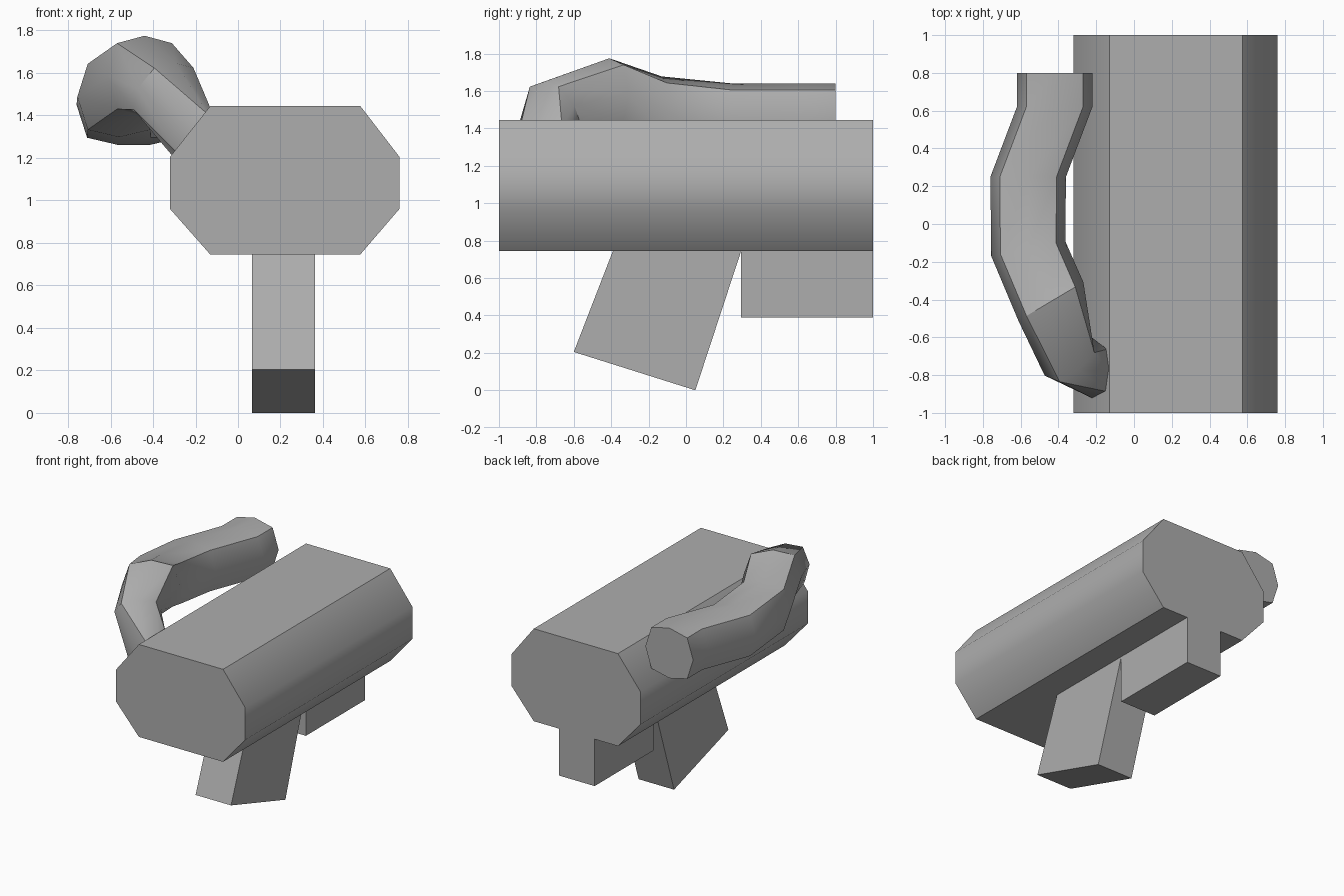
import bpy
import bmesh
from math import radians
from mathutils import Vector

cube = bpy.data.objects.get("Cube")
if cube:
    bpy.data.objects.remove(cube)

grey = bpy.data.materials.new("plain grey")
grey.use_nodes = True
COLOUR = (0.42, 0.42, 0.42, 1)
grey.diffuse_color = COLOUR
grey.node_tree.nodes["Principled BSDF"].inputs["Base Color"].default_value = COLOUR


def loft(name, rings, smooth=True):
    """Skin a list of equal-length rings and cap both ends."""
    bm = bmesh.new()
    loops = [[bm.verts.new(p) for p in ring] for ring in rings]
    n = len(loops[0])
    for a, b in zip(loops, loops[1:]):
        for i in range(n):
            j = (i + 1) % n
            bm.faces.new((a[i], a[j], b[j], b[i]))
    bm.faces.new(loops[0])
    bm.faces.new(loops[-1])
    bmesh.ops.recalc_face_normals(bm, faces=bm.faces)
    mesh = bpy.data.meshes.new(name)
    bm.to_mesh(mesh)
    bm.free()
    mesh.materials.append(grey)
    obj = bpy.data.objects.new(name, mesh)
    bpy.context.collection.objects.link(obj)
    bpy.ops.object.select_all(action='DESELECT')
    obj.select_set(True)
    bpy.context.view_layer.objects.active = obj
    if smooth:
        bpy.ops.object.shade_smooth_by_angle(angle=radians(45))
    return obj


# Main body: chamfered prism running front to back
body_profile = [(-0.13, 1.445), (0.575, 1.445), (0.76, 1.205), (0.76, 0.96),
                (0.575, 0.745), (-0.13, 0.745), (-0.32, 0.96), (-0.32, 1.205)]
loft("body", [[(x, y, z) for x, z in body_profile] for y in (-1, 1)])

# Slanted grip and rear block share one width
grip_profile = [(-0.385, 0.76), (0.295, 0.76), (0.295, 0.745), (0.05, 0), (-0.6, 0.205)]
block_profile = [(0.295, 0.76), (1, 0.76), (1, 0.39), (0.295, 0.39)]
for name, profile in (("grip", grip_profile), ("rear_block", block_profile)):
    loft(name, [[(x, y, z) for y, z in profile] for x in (0.065, 0.362)], False)

# Bent side tube: ring centres, the direction each ring faces, and its scale
section = [(0, 0.19), (0.15, 0.155), (0.2, 0), (0.15, -0.155),
           (0, -0.19), (-0.15, -0.155), (-0.2, 0), (-0.15, 0.155)]
path = [((-0.42, 0.8, 1.45), (0, -1, 0), 1),
        ((-0.42, 0.62, 1.45), (0, -1, 0), 1),
        ((-0.56, 0.25, 1.45), (0, -1, 0), 1),
        ((-0.56, -0.13, 1.488), (0.2, -1, 0), 1),
        ((-0.44, -0.41, 1.585), (0.51, -0.86, 0), 1),
        ((-0.35, -0.7, 1.525), (0.5, -0.6, -0.6), 0.8),
        ((-0.215, -0.775, 1.315), (0.78, 0, -0.62), 0.75)]
rings = []
for centre, facing, scale in path:
    t = Vector(facing).normalized()
    side = t.cross(Vector((0, 0, 1))).normalized()
    up = side.cross(t)
    rings.append([Vector(centre) + (side * u + up * v) * scale for u, v in section])
tube = loft("side_tube", rings)

# Crisp crease across the top of the tube's highest bend
crest = {4 * len(section) + i for i in (0, 1, 7)}
for edge in tube.data.edges:
    if set(edge.vertices) <= crest:
        edge.use_edge_sharp = True
